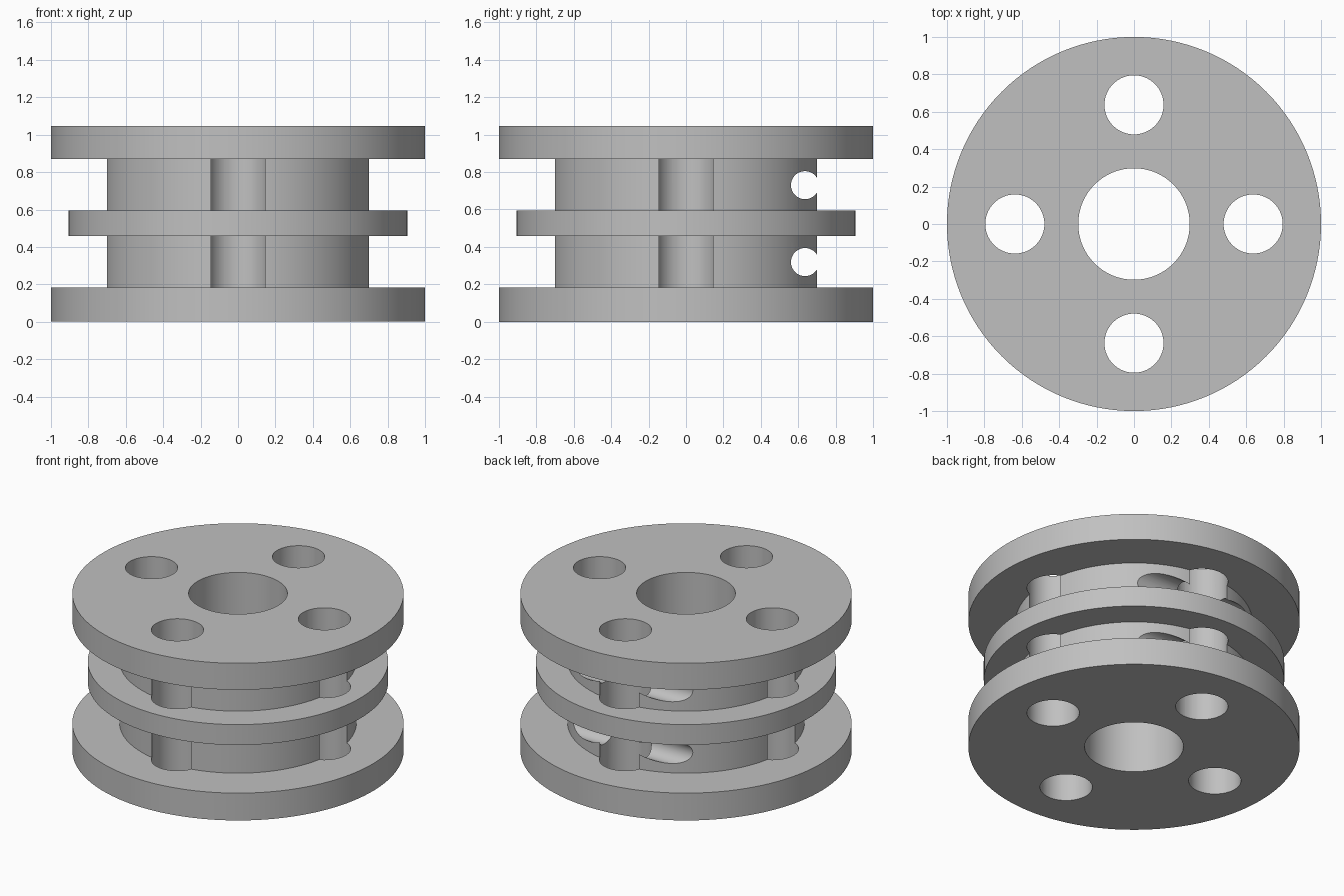
import bpy, bmesh, math
from mathutils import Matrix, Vector

if "Cube" in bpy.data.objects:
    bpy.data.objects.remove(bpy.data.objects["Cube"], do_unlink=True)

SEGMENTS = 128
FLANGE, RIB, CORE, BORE = 1.0, 0.907, 0.715, 0.298
HOLE_RADIUS, HOLE_OFFSET = 0.158, 0.637

grey = bpy.data.materials.new("plain grey")
grey.use_nodes = True
colour = (0.53, 0.53, 0.53, 1)
grey.diffuse_color = colour
grey.node_tree.nodes["Principled BSDF"].inputs["Base Color"].default_value = colour


def link(name, bm):
    mesh = bpy.data.meshes.new(name)
    bm.to_mesh(mesh)
    bm.free()
    mesh.materials.append(grey)
    obj = bpy.data.objects.new(name, mesh)
    bpy.context.collection.objects.link(obj)
    return obj


def lathe(name, profile):
    """Spin a closed (radius, height) outline around the z axis."""
    bm = bmesh.new()
    verts = [bm.verts.new((r, 0, z)) for r, z in profile]
    edges = [bm.edges.new((v, verts[i - 1])) for i, v in enumerate(verts)]
    bmesh.ops.spin(bm, geom=verts + edges, axis=(0, 0, 1), cent=(0, 0, 0),
                   angle=math.tau, steps=SEGMENTS, use_merge=True)
    bmesh.ops.remove_doubles(bm, verts=bm.verts, dist=1e-5)
    bmesh.ops.recalc_face_normals(bm, faces=bm.faces)
    return link(name, bm)


def drill(target, place, radius, depth, axis):
    """Cut a round hole through the target along an axis."""
    bm = bmesh.new()
    turn = Vector((0, 0, 1)).rotation_difference(Vector(axis)).to_matrix().to_4x4()
    bmesh.ops.create_cone(bm, cap_ends=True, segments=64, radius1=radius,
                          radius2=radius, depth=depth,
                          matrix=Matrix.Translation(place) @ turn)
    cutter = link("hole_cutter", bm)
    cutter.hide_render = True
    mod = target.modifiers.new("hole", 'BOOLEAN')
    mod.operation, mod.solver, mod.object = 'DIFFERENCE', 'EXACT', cutter
    bpy.context.view_layer.objects.active = target
    bpy.ops.object.modifier_apply(modifier=mod.name)
    bpy.data.objects.remove(cutter, do_unlink=True)


# Spool body: two flanges, two core sections and a middle rib around a bore
levels = [(FLANGE, 0, 0.182), (CORE, 0.182, 0.459), (RIB, 0.459, 0.595),
          (CORE, 0.595, 0.87), (FLANGE, 0.87, 1.047)]
outline = [(BORE, 0)]
for radius, low, high in levels:
    outline += [(radius, low), (radius, high)]
outline.append((BORE, levels[-1][2]))
spool = lathe("spool_body", outline)

# Four upright holes, which break out of the core as open grooves
for i in range(4):
    a = i * math.pi / 2
    drill(spool, (HOLE_OFFSET * math.cos(a), HOLE_OFFSET * math.sin(a), 0.52),
          HOLE_RADIUS, 3, (0, 0, 1))

# Cross holes through the back of each core section
for z in (0.319, 0.73):
    drill(spool, (0, 0.636, z), 0.075, 3, (1, 0, 0))

# Smooth round walls with crisp rims
bpy.ops.object.select_all(action='DESELECT')
spool.select_set(True)
bpy.context.view_layer.objects.active = spool
bpy.ops.object.shade_smooth_by_angle(angle=math.radians(30))
